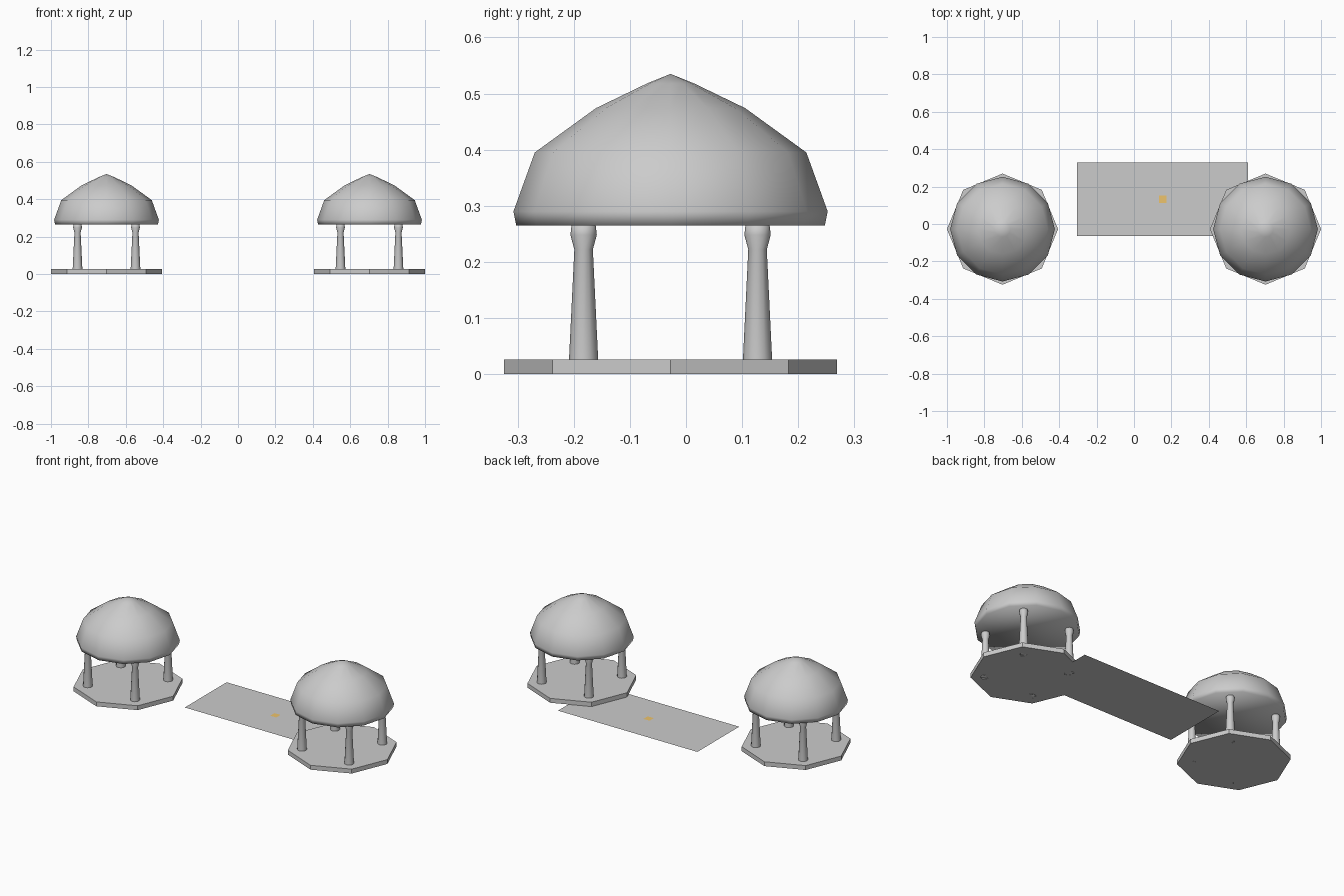
import bpy, bmesh
from math import cos, sin, pi

if "Cube" in bpy.data.objects:
    bpy.data.objects.remove(bpy.data.objects["Cube"])

CY = -0.0275   # y of both pavilions
CX = 0.703     # x offset of each pavilion
LEG = 0.155    # column offset from pavilion centre


def lathe(name, profile, sides, loc, smooth=True):
    """Revolve (radius, z) points, bottom to top; radius 0 makes a tip."""
    bm = bmesh.new()
    rings = []
    for r, z in profile:
        n = sides if r > 0 else 1
        rings.append([bm.verts.new((r * cos(2 * pi * i / sides), r * sin(2 * pi * i / sides), z))
                      for i in range(n)])
    for a, b in zip(rings, rings[1:]):
        for i in range(sides):
            j = (i + 1) % sides
            if len(b) == 1:
                bm.faces.new((a[i], a[j], b[0]))
            else:
                bm.faces.new((a[i], a[j], b[j], b[i]))
    bm.faces.new(rings[0][::-1])
    if len(rings[-1]) > 1:
        bm.faces.new(rings[-1])
    for f in bm.faces:
        f.smooth = smooth
    me = bpy.data.meshes.new(name)
    bm.to_mesh(me)
    bm.free()
    ob = bpy.data.objects.new(name, me)
    ob.location = loc
    bpy.context.collection.objects.link(ob)
    return ob


def panel(name, x, y, z, sx, sy):
    bpy.ops.mesh.primitive_plane_add(size=1, location=(x, y, z))
    ob = bpy.context.object
    ob.name = name
    ob.scale = (sx, sy, 1)
    return ob


COLUMN = [(0.026, 0), (0.026, 0.026), (0.0165, 0.222), (0.0235, 0.248), (0.021, 0.27)]
ROOF = [(0.275, 0.265), (0.28, 0.29), (0.242, 0.395), (0.133, 0.474), (0.042, 0.518), (0, 0.535)]

for side, sx in (("left", -1), ("right", 1)):
    # octagonal floor
    lathe(side + "_floor", [(0.297, 0), (0.297, 0.026)], 8, (sx * CX, CY, 0), smooth=False)
    # domed roof
    lathe(side + "_roof", ROOF, 12, (sx * CX, CY, 0))
    # four columns
    for dx in (-1, 1):
        for dy in (-1, 1):
            lathe(side + "_column", COLUMN, 12, (sx * CX + dx * LEG, CY + dy * LEG, 0))

# ground mat with a small coloured marker in its middle
panel("ground_mat", 0.153, 0.132, 0, 0.915, 0.392)
marker = panel("marker", 0.153, 0.132, 0.001, 0.04, 0.04)
mat = bpy.data.materials.new("amber")
mat.diffuse_color = (0.85, 0.55, 0.15, 1)
mat.use_nodes = True
mat.node_tree.nodes["Principled BSDF"].inputs["Base Color"].default_value = mat.diffuse_color
marker.data.materials.append(mat)
